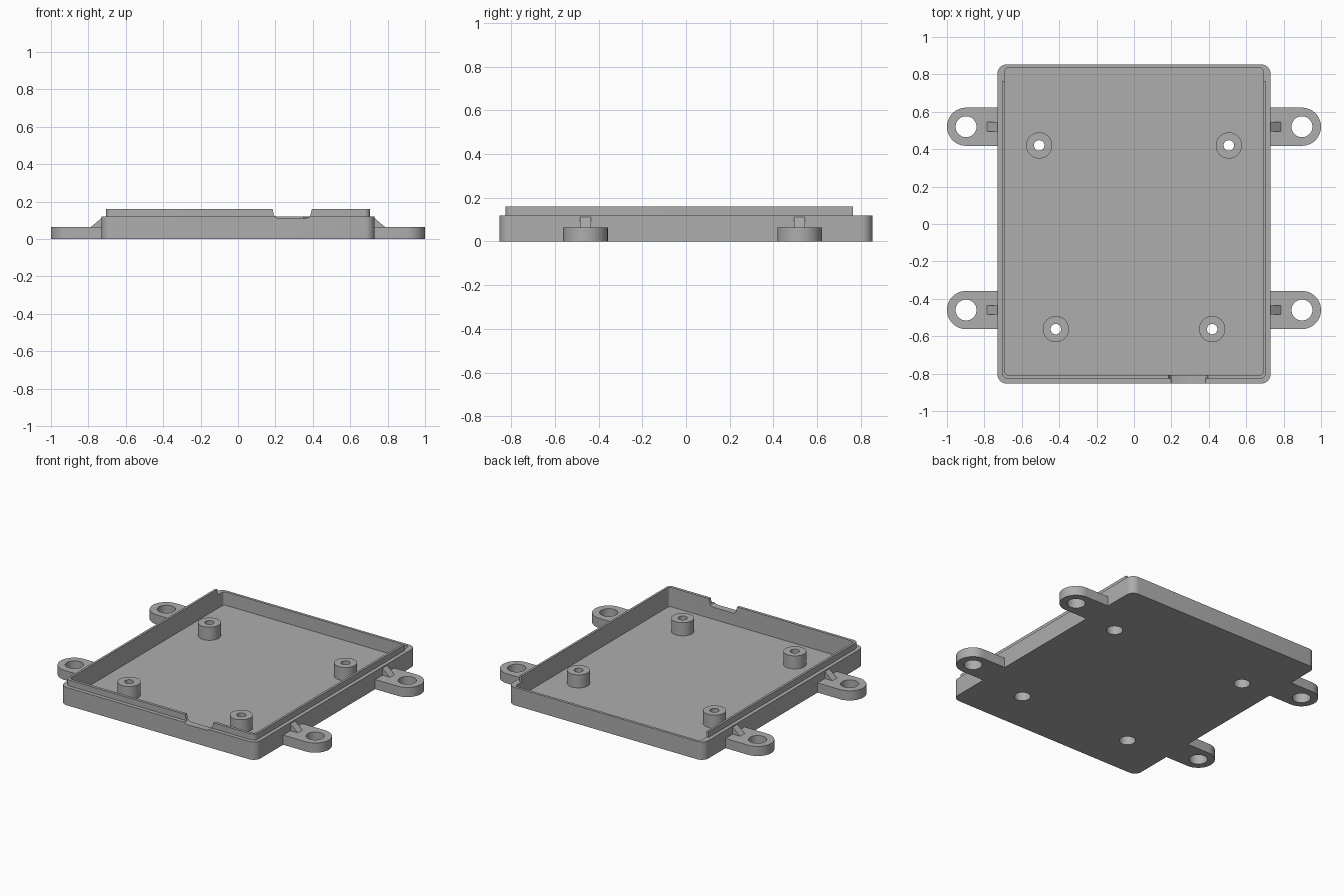
import bpy, bmesh, math
from mathutils import Vector

if "Cube" in bpy.data.objects:
    bpy.data.objects.remove(bpy.data.objects["Cube"])

grey = bpy.data.materials.new("light_grey")
grey.use_nodes = True
colour = (0.42, 0.42, 0.42, 1)
grey.diffuse_color = colour
grey.node_tree.nodes["Principled BSDF"].inputs["Base Color"].default_value = colour

WALL_TOP, LIP_TOP, FLOOR, EAR_TOP = 0.12, 0.16, 0.03, 0.065


def prism(name, points, base, depth):
    """Extrude a closed outline of 3D points along the depth vector."""
    bm = bmesh.new()
    face = bm.faces.new([bm.verts.new(p) for p in points])
    out = bmesh.ops.extrude_face_region(bm, geom=[face])
    verts = [g for g in out["geom"] if isinstance(g, bmesh.types.BMVert)]
    bmesh.ops.translate(bm, verts=verts, vec=depth)
    bmesh.ops.translate(bm, verts=bm.verts, vec=base)
    bmesh.ops.recalc_face_normals(bm, faces=bm.faces)
    mesh = bpy.data.meshes.new(name)
    bm.to_mesh(mesh)
    bm.free()
    mesh.materials.append(grey)
    obj = bpy.data.objects.new(name, mesh)
    bpy.context.collection.objects.link(obj)
    return obj


def arc(cx, cy, r, start, end, steps):
    angles = [math.radians(start + (end - start) * i / steps) for i in range(steps + 1)]
    return [Vector((cx + r * math.cos(a), cy + r * math.sin(a), 0)) for a in angles]


def rounded_box(name, x, y0, y1, r_front, r_back, z0, z1):
    pts = []
    for sx, y, r, start in ((1, y1, r_back, 0), (-1, y1, r_back, 90),
                            (-1, y0, r_front, 180), (1, y0, r_front, 270)):
        cy = y - r if y == y1 else y + r
        pts += arc(sx * (x - r), cy, r, start, start + 90, 8) if r else [Vector((sx * x, y, 0))]
    return prism(name, pts, (0, 0, z0), (0, 0, z1 - z0))


def cylinder(name, x, y, r, z0, z1):
    return prism(name, arc(x, y, r, 0, 360, 40)[:-1], (0, 0, z0), (0, 0, z1 - z0))


def combine(obj, tool, operation="DIFFERENCE"):
    """Apply a boolean and remove the tool object."""
    tool.hide_render = True
    mod = obj.modifiers.new("shape", "BOOLEAN")
    mod.object, mod.operation, mod.solver = tool, operation, "EXACT"
    bpy.context.view_layer.objects.active = obj
    bpy.ops.object.modifier_apply(modifier=mod.name)
    bpy.data.objects.remove(tool)


def finish(obj):
    bpy.ops.object.select_all(action="DESELECT")
    obj.select_set(True)
    bpy.context.view_layer.objects.active = obj
    bpy.ops.object.shade_smooth_by_angle(angle=math.radians(30))


# Tray with a raised lip on three sides, hollowed out
tray = rounded_box("tray", 0.73, -0.853, 0.853, 0.05, 0.05, 0, WALL_TOP)
combine(tray, rounded_box("lip", 0.705, -0.827, 0.765, 0.03, 0, 0.06, LIP_TOP), "UNION")
combine(tray, rounded_box("cavity", 0.69, -0.808, 0.835, 0.018, 0.018, FLOOR, 0.3))

# Cable notch in the front wall
half = [(0.105, 0.2), (0.105, LIP_TOP), (0.098, 0.128), (0.09, 0.117), (0.075, 0.111)]
outline = [(0.29 - w, z) for w, z in half] + [(0.29 + w, z) for w, z in reversed(half)]
combine(tray, prism("notch", [(x, 0, z) for x, z in outline], (0, -0.9, 0), (0, 0.15, 0)))

# Hollow screw posts with a wide bore from below
for side, sx in (("right", -1), ("left", 1)):
    for end, x, y in (("back", 0.507, 0.42), ("front", 0.418, -0.562)):
        post = cylinder(f"{end}_{side}_post", sx * x, y, 0.07, FLOOR, 0.118)
        combine(post, cylinder("screw_hole", sx * x, y, 0.028, 0, 0.2))
        combine(post, cylinder("bore", sx * x, y, 0.05, -0.1, 0.085))
        combine(tray, cylinder("bore", sx * x, y, 0.05, -0.1, 0.1))
        finish(post)
finish(tray)

# Mounting ears with screw holes and gussets
for side, sx in (("right", -1), ("left", 1)):
    for end, y in (("back", 0.52), ("front", -0.46)):
        pts = [(0.73, y - 0.102, 0), *arc(0.898, y, 0.102, -90, 90, 24), (0.73, y + 0.102, 0)]
        ear = prism(f"{end}_{side}_ear", [(sx * p[0], p[1], 0) for p in pts],
                    (0, 0, 0), (0, 0, EAR_TOP))
        combine(ear, cylinder("ear_hole", sx * 0.898, y, 0.056, -0.1, 0.2))
        finish(ear)
        wedge = [(0.73, EAR_TOP), (0.785, EAR_TOP), (0.73, 0.112)]
        prism(f"{end}_{side}_gusset", [(sx * x, 0, z) for x, z in wedge],
              (0, y - 0.025, 0), (0, 0.05, 0))
